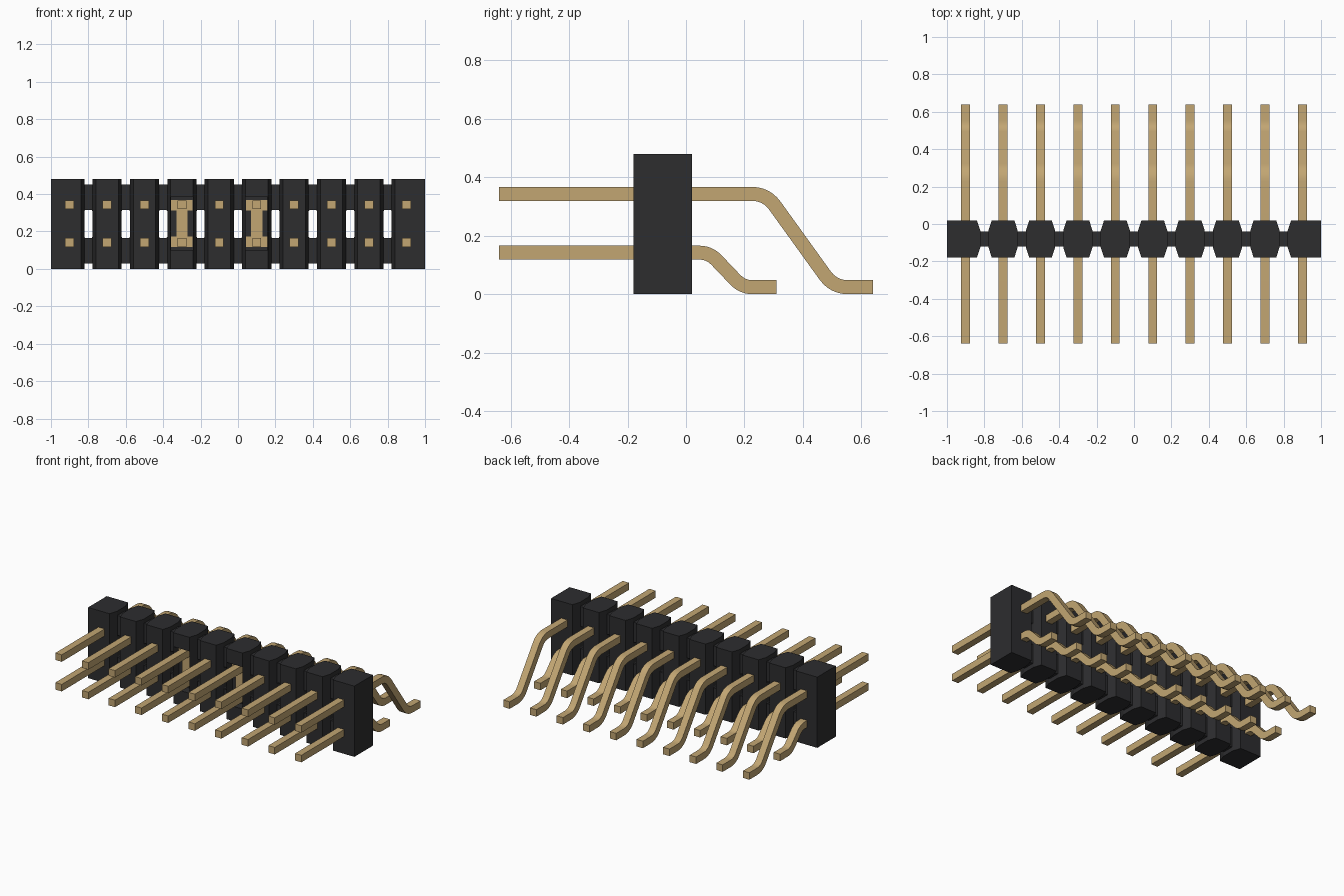
import bpy, bmesh, math
from mathutils import Vector

cube = bpy.data.objects.get("Cube")
if cube:
    bpy.data.objects.remove(cube)


def material(name, rgb):
    m = bpy.data.materials.new(name)
    m.use_nodes = True
    m.diffuse_color = (*rgb, 1)
    bsdf = m.node_tree.nodes["Principled BSDF"]
    bsdf.inputs["Base Color"].default_value = (*rgb, 1)
    bsdf.inputs["Roughness"].default_value = 0.6
    return m


black = material("black plastic", (0.026, 0.026, 0.028))
gold = material("gold metal", (0.54, 0.38, 0.17))


def prism(points, direction, edit=None):
    """Mesh of a flat outline extruded along a direction."""
    bm = bmesh.new()
    face = bm.faces.new([bm.verts.new(p) for p in points])
    out = bmesh.ops.extrude_face_region(bm, geom=[face])
    moved = [g for g in out["geom"] if isinstance(g, bmesh.types.BMVert)]
    bmesh.ops.translate(bm, verts=moved, vec=direction)
    bmesh.ops.recalc_face_normals(bm, faces=bm.faces)
    if edit:
        edit(bm)
    mesh = bpy.data.meshes.new("part")
    bm.to_mesh(mesh)
    bm.free()
    return mesh


def place(name, mesh, mat, x=0.0, smooth=False):
    if not mesh.materials:
        mesh.materials.append(mat)
    obj = bpy.data.objects.new(name, mesh)
    obj.location.x = x
    bpy.context.collection.objects.link(obj)
    if smooth:
        for o in bpy.context.selected_objects:
            o.select_set(False)
        obj.select_set(True)
        bpy.context.view_layer.objects.active = obj
        bpy.ops.object.shade_smooth_by_angle(angle=math.radians(30))
    return obj


# Housing block sections: faceted sides, flat where the row ends
FRONT, BACK, HEIGHT = -0.18, 0.02, 0.48
side = [(0.06, FRONT), (0.078, -0.125), (0.078, -0.035), (0.06, BACK)]


def block(flat_end=0, edit=None):
    right = [(0.1, FRONT), (0.1, BACK)] if flat_end > 0 else side
    left = [(0.1, FRONT), (0.1, BACK)] if flat_end < 0 else side
    outline = right + [(-x, y) for x, y in reversed(left)]
    return prism([(x, y, 0) for x, y in outline], (0, 0, HEIGHT), edit)


def pocket(bm):
    """Sink the middle of the front face."""
    for z in (0.1, 0.385):
        bmesh.ops.bisect_plane(bm, geom=bm.verts[:] + bm.edges[:] + bm.faces[:],
                               plane_co=(0, 0, z), plane_no=(0, 0, 1))
    middle = [f for f in bm.faces if f.normal.y < -0.9
              and 0.1 < f.calc_center_median().z < 0.385]
    bmesh.ops.inset_individual(bm, faces=middle, thickness=0.002)
    for f in middle:
        bmesh.ops.translate(bm, verts=f.verts[:], vec=(0, 0.06, 0))


# Bent pins: rounded centre line given a square section
HALF = 0.0238


def fillet(corners, cut):
    path = [corners[0]]
    for a, b, c in zip(corners, corners[1:], corners[2:]):
        p = b + (a - b).normalized() * cut
        q = b + (c - b).normalized() * cut
        for i in range(7):
            t = i / 6
            path.append(p * (1 - t) ** 2 + b * 2 * t * (1 - t) + q * t * t)
    return path + [corners[-1]]


def pin(corners, cut):
    path = fillet([Vector(c) for c in corners], cut)
    upper, lower = [], []
    for i, p in enumerate(path):
        before = (p - path[i - 1]).normalized() if i else None
        after = (path[i + 1] - p).normalized() if i < len(path) - 1 else before
        before = before or after
        along = (before + after).normalized()
        normal = Vector((-along.y, along.x)) * HALF / along.dot(after)
        upper.append(p + normal)
        lower.append(p - normal)
    outline = upper + lower[::-1]
    return prism([(-HALF, p.x, p.y) for p in outline], (2 * HALF, 0, 0))


TOP_Z, LOW_Z, FOOT_Z = 0.343, 0.142, 0.0238
upper_pin = pin([(-0.64, TOP_Z), (0.275, TOP_Z), (0.505, FOOT_Z), (0.64, FOOT_Z)], 0.05)
lower_pin = pin([(-0.64, LOW_Z), (0.08, LOW_Z), (0.193, FOOT_Z), (0.31, FOOT_Z)], 0.035)

# Webs joining the blocks, above and below a chamfered window
web_shape = [(-0.04, 0.45), (0.04, 0.45), (0.04, 0.295), (0.03, 0.295),
             (0.018, 0.315), (-0.018, 0.315), (-0.03, 0.295), (-0.04, 0.295)]
upper_web = prism([(x, -0.12, z) for x, z in web_shape], (0, 0.08, 0))
lower_web = prism([(x, -0.12, HEIGHT - z) for x, z in web_shape], (0, 0.08, 0))

# Contact plates on the floor of the open blocks
def plate(w, z0, z1):
    return prism([(-w, -0.128, z0), (w, -0.128, z0), (w, -0.128, z1),
                  (-w, -0.128, z1)], (0, 0.008, 0))


plates = [plate(0.057, 0.117, 0.172), plate(0.057, 0.312, 0.367), plate(0.03, 0.172, 0.312)]

plain, opened = block(), block(edit=pocket)
ends = {0: block(-1), 9: block(1)}

for i in range(10):
    x = -0.9 + 0.2 * i
    is_open = i in (3, 5)
    place("housing_block", ends.get(i, opened if is_open else plain), black, x)
    place("upper_pin", upper_pin, gold, x, smooth=True)
    place("lower_pin", lower_pin, gold, x, smooth=True)
    if is_open:
        for p in plates:
            place("contact_plate", p, gold, x)
    if i < 9:
        place("upper_web", upper_web, black, x + 0.1)
        place("lower_web", lower_web, black, x + 0.1)
